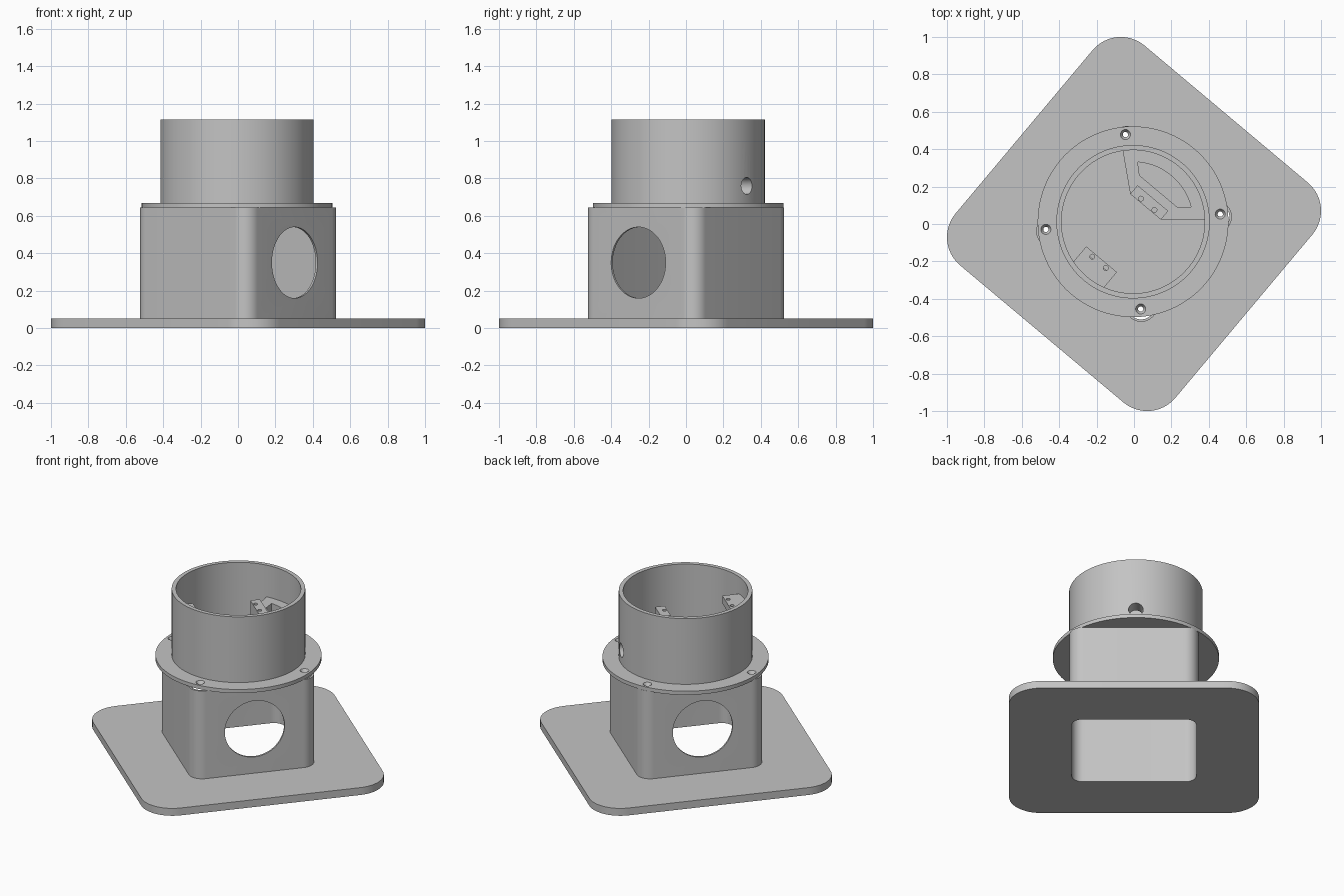
import bpy, bmesh
from math import sin, cos, pi, radians, asin
from mathutils import Matrix

if "Cube" in bpy.data.objects:
    bpy.data.objects.remove(bpy.data.objects["Cube"])

TURN = radians(50)           # whole assembly is turned about z
UPPER = (-0.005, 0.012, 0)   # slight offset of the round upper part

grey = bpy.data.materials.new("light_grey")
grey.use_nodes = True
colour = (0.55, 0.55, 0.55, 1)
grey.diffuse_color = colour
grey.node_tree.nodes["Principled BSDF"].inputs["Base Color"].default_value = colour


def arc(radius, start, end, steps, cx=0, cy=0):
    angles = [start + (end - start) * i / steps for i in range(steps + 1)]
    return [(cx + radius * cos(a), cy + radius * sin(a)) for a in angles]


def rounded_square(half, radius):
    points = []
    for k in range(4):
        a = k * pi / 2
        c = (half - radius) * 2 ** 0.5
        points += arc(radius, a, a + pi / 2, 12, c * cos(a + pi / 4), c * sin(a + pi / 4))
    return points


def new_object(name, bm):
    bmesh.ops.recalc_face_normals(bm, faces=bm.faces)
    mesh = bpy.data.meshes.new(name)
    bm.to_mesh(mesh)
    bm.free()
    mesh.materials.append(grey)
    obj = bpy.data.objects.new(name, mesh)
    bpy.context.collection.objects.link(obj)
    return obj


def prism(name, outline, z0, z1, shape=None):
    bm = bmesh.new()
    face = bm.faces.new([bm.verts.new((x, y, z0)) for x, y in outline])
    top = bmesh.ops.extrude_face_region(bm, geom=[face])["geom"]
    bmesh.ops.translate(bm, vec=(0, 0, z1 - z0),
                        verts=[g for g in top if isinstance(g, bmesh.types.BMVert)])
    if shape:
        for v in bm.verts:
            v.co.z = shape(v.co)
    return new_object(name, bm)


def cylinder(name, r_low, r_high, depth, place, sides=32):
    bm = bmesh.new()
    bmesh.ops.create_cone(bm, cap_ends=True, segments=sides, radius1=r_low,
                          radius2=r_high, depth=depth, matrix=place)
    return new_object(name, bm)


def cut(obj, *cutters):
    for cutter in cutters:
        cutter.hide_render = True
        mod = obj.modifiers.new("cut", "BOOLEAN")
        mod.operation, mod.solver, mod.object = "DIFFERENCE", "EXACT", cutter
        graph = bpy.context.evaluated_depsgraph_get()
        mesh = bpy.data.meshes.new_from_object(obj.evaluated_get(graph))
        obj.modifiers.clear()
        obj.data = mesh
        bpy.data.objects.remove(cutter)
    return obj


def upright(x, y, z):
    return Matrix.Translation((x, y, z))


def cable_cutter():
    place = Matrix.Translation((0.36, 0, 0.76)) @ Matrix.Rotation(pi / 2, 4, "Y")
    return cylinder("cable_cutter", 0.045, 0.045, 0.24, place)


def screw_cutters(u, z):
    return [cylinder("screw_cutter", 0.013, 0.013, 0.16, upright(u, s * 0.047, z), 16)
            for s in (-1, 1)]


# Base plate, open under the box
base_plate = cut(prism("base_plate", rounded_square(0.767, 0.197), 0, 0.05),
                 prism("opening", rounded_square(0.383, 0.072), -0.1, 0.2))

# Thin-walled box with a round port through two opposite walls
box_body = cut(prism("box_body", rounded_square(0.396, 0.085), 0.05, 0.645),
               prism("hollow", rounded_square(0.383, 0.072), -0.1, 0.8),
               cylinder("port", 0.19, 0.19, 2,
                        upright(0, 0, 0.35) @ Matrix.Rotation(pi / 2, 4, "X"), 64))

# Round flange with four countersunk holes
circle = arc(0.51, 0, 2 * pi, 96)[:-1]
mounting_flange = prism("mounting_flange", circle, 0.645, 0.67)
for k in range(4):
    a = pi / 4 + k * pi / 2
    x, y = 0.468 * cos(a), 0.468 * sin(a)
    cut(mounting_flange,
        cylinder("countersink", 0.012, 0.03, 0.03, upright(x, y, 0.66), 24),
        cylinder("through_hole", 0.014, 0.014, 0.2, upright(x, y, 0.65), 24))

# Open tube with a cable hole
tube = cut(prism("tube", arc(0.41, 0, 2 * pi, 96)[:-1], 0.67, 1.115),
           prism("bore", arc(0.383, 0, 2 * pi, 96)[:-1], 0.5, 1.3),
           cable_cutter())

# Hollow cable housing against the tube wall
spread, inner_spread = radians(48.3), radians(35.5)
housing = [(0.104, 0.107), (0.104, -0.107)] + arc(0.39, -spread, spread, 24)
pocket = [(0.212, 0.133), (0.212, -0.133)] + arc(0.32, -inner_spread, inner_spread, 24)
cable_housing = cut(prism("cable_housing", housing, 0.67, 0.9),
                    prism("pocket", pocket, 0.69, 1.2), cable_cutter())

# Raised block on the housing, with two screw holes
block = [(0.104, -0.107), (0.165, -0.107), (0.165, 0.107), (0.104, 0.107)]
inner_block = cut(prism("inner_block", block, 0.9, 0.975), *screw_cutters(0.122, 1.0))

# Wall bracket opposite, with a sloping underside
reach = asin(0.107 / 0.39)
ledge = [(-0.262, -0.107), (-0.262, 0.107)] + arc(0.39, pi - reach, pi + reach, 8)
wall_bracket = cut(prism("wall_bracket", ledge, 0.8, 1.0,
                         lambda p: 1.0 if p.z > 0.9 else 0.82 + (p.x + 0.39)),
                   *screw_cutters(-0.283, 1.0))

# Place the parts and smooth the round walls
lower = [base_plate, box_body]
upper = [mounting_flange, tube, cable_housing, inner_block, wall_bracket]
for obj in lower + upper:
    obj.rotation_euler.z = TURN
    if obj in upper:
        obj.location = UPPER
    bpy.ops.object.select_all(action="DESELECT")
    obj.select_set(True)
    bpy.context.view_layer.objects.active = obj
    bpy.ops.object.shade_smooth_by_angle(angle=radians(30))
